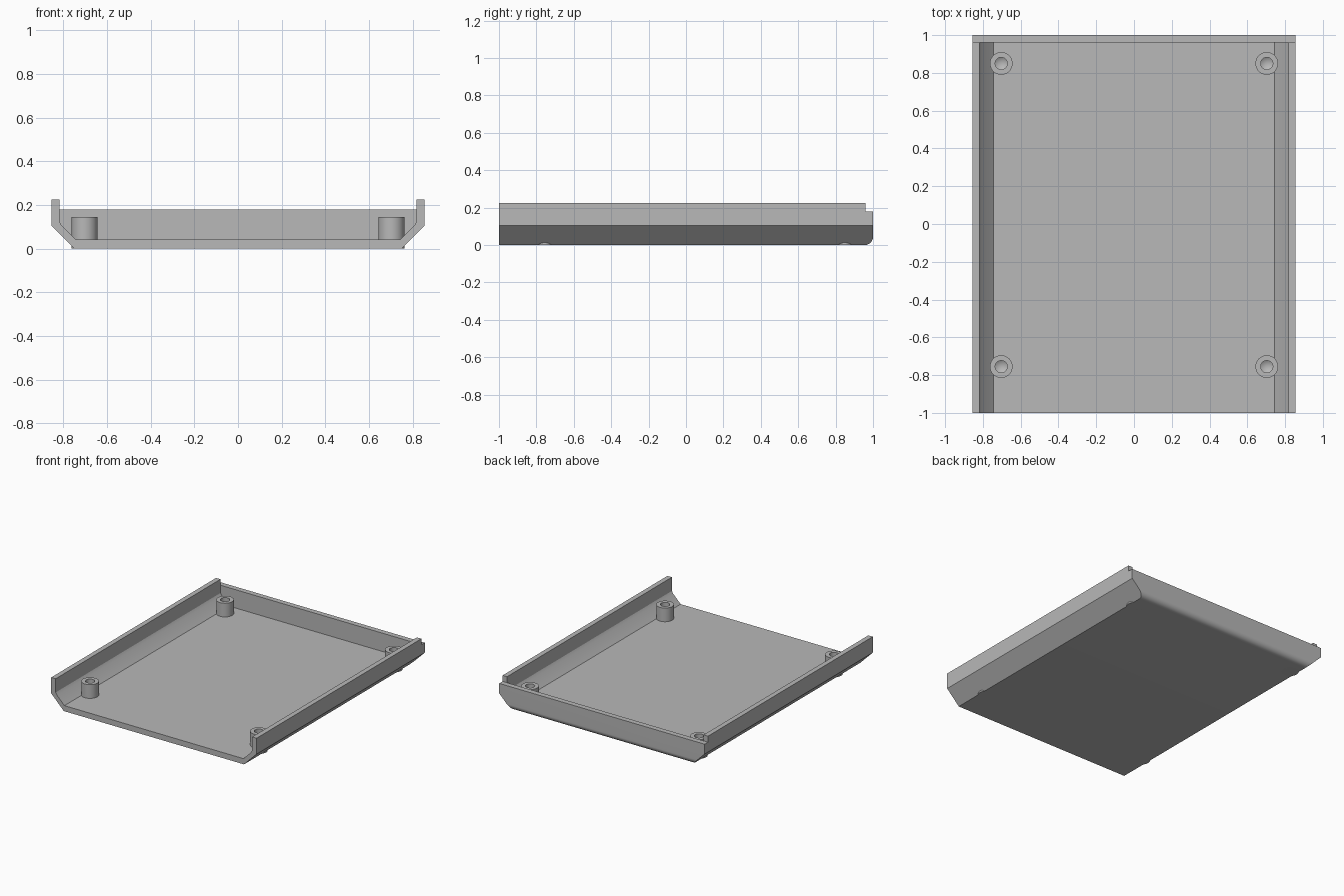
import bpy, bmesh
from math import sin, cos, pi, radians

cube = bpy.data.objects.get("Cube")
if cube:
    bpy.data.objects.remove(cube, do_unlink=True)

grey = bpy.data.materials.new("light grey plastic")
grey.use_nodes = True
COLOUR = (0.48, 0.48, 0.48, 1)
grey.diffuse_color = COLOUR
grey.node_tree.nodes["Principled BSDF"].inputs["Base Color"].default_value = COLOUR

WALL_Y = 0.96      # inner face of the back wall
ROUND = 0.045      # radius of the rounded back bottom edge
RIM, BACK_TOP = 0.225, 0.18


def make_object(name, bm):
    bmesh.ops.recalc_face_normals(bm, faces=bm.faces)
    mesh = bpy.data.meshes.new(name)
    bm.to_mesh(mesh)
    bm.free()
    mesh.materials.append(grey)
    obj = bpy.data.objects.new(name, mesh)
    bpy.context.collection.objects.link(obj)
    return obj


def loft(name, sections):
    """Skin a list of (y, half profile) sections, mirrored across x."""
    bm = bmesh.new()
    rings = []
    for y, half in sections:
        outline = half + [(-x, z) for x, z in reversed(half)]
        rings.append([bm.verts.new((x, y, z)) for x, z in outline])
    n = len(rings[0])
    for a, b in zip(rings, rings[1:]):
        for i in range(n):
            j = (i + 1) % n
            bm.faces.new((a[i], a[j], b[j], b[i]))
    bm.faces.new(rings[0])
    bm.faces.new(rings[-1])
    return make_object(name, bm)


def activate(obj):
    bpy.ops.object.select_all(action="DESELECT")
    obj.select_set(True)
    bpy.context.view_layer.objects.active = obj


def cut(target, cutter):
    cutter.hide_render = True
    mod = target.modifiers.new("cut", "BOOLEAN")
    mod.operation = "DIFFERENCE"
    mod.solver = "EXACT"
    mod.object = cutter
    activate(target)
    bpy.ops.object.modifier_apply(modifier=mod.name)
    bpy.data.objects.remove(cutter, do_unlink=True)


def lathe(name, profile, location, steps=40):
    bm = bmesh.new()
    verts = [bm.verts.new((r, 0, z)) for r, z in profile]
    edges = [bm.edges.new(pair) for pair in zip(verts, verts[1:])]
    bmesh.ops.spin(bm, geom=verts + edges, cent=(0, 0, 0), axis=(0, 0, 1),
                   angle=2 * pi, steps=steps, use_duplicate=False)
    bmesh.ops.remove_doubles(bm, verts=bm.verts, dist=0.0005)
    obj = make_object(name, bm)
    obj.location = location
    return obj


def smooth(obj):
    activate(obj)
    bpy.ops.object.shade_smooth_by_angle(angle=radians(30))


# Tray: chamfered outer body with a rounded back bottom edge
def outer(z):
    return [(0.75 + z, z), (0.855, 0.105), (0.855, RIM)]


sections = [(-1, outer(0))]
for i in range(13):
    t = i / 12 * pi / 2
    sections.append((1 - ROUND + ROUND * sin(t), outer(ROUND * (1 - cos(t)))))
tray = loft("tray", sections)

# Hollow inside, open at the front, and lowered rim on the back wall
hollow = [(0.745, 0.042), (0.807, 0.104), (0.818, 0.122), (0.818, 0.4)]
cut(tray, loft("hollow_cutter", [(-1.2, hollow), (WALL_Y, hollow)]))
ledge = [(1, BACK_TOP), (1, 0.4)]
cut(tray, loft("ledge_cutter", [(WALL_Y, ledge), (1.2, ledge)]))
smooth(tray)

# Screw posts with blind drilled holes
post = [(0, 0), (0.06, 0), (0.06, 0.145), (0.032, 0.145), (0.032, 0.07), (0, 0.05)]
for side, x in (("left", 0.703), ("right", -0.703)):
    for end, y in (("front", -0.755), ("back", 0.85)):
        smooth(lathe(f"{end}_{side}_screw_post", post, (x, y, 0)))
